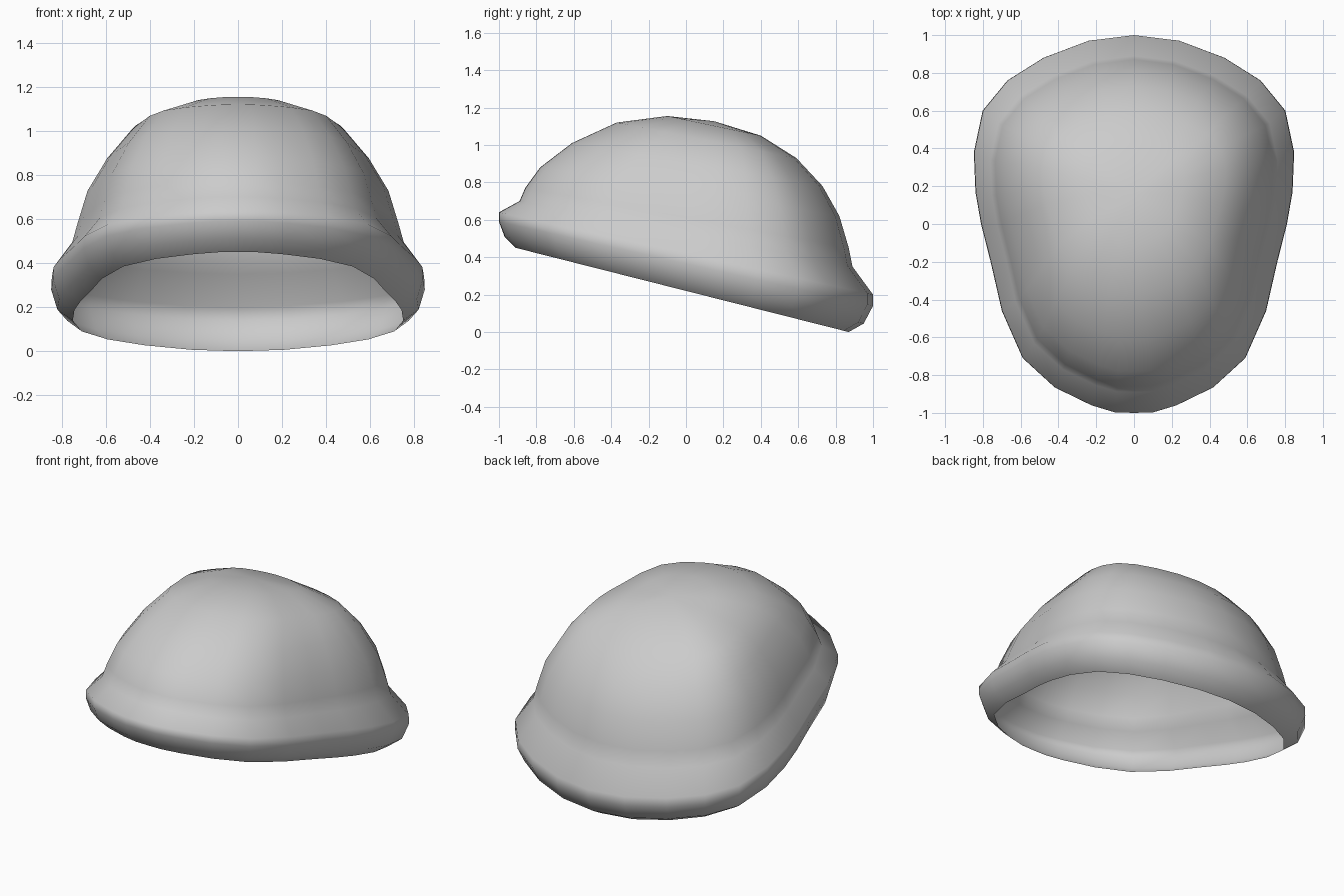
import bpy, bmesh

if "Cube" in bpy.data.objects:
    bpy.data.objects.remove(bpy.data.objects["Cube"])

# Plan outline of the rim, right half, back to front (x as share of half width, y from -1 to 1)
HALF = [(0, 1), (.284, .97), (.565, .88), (.79, .76), (.945, .60), (1, .38), (.99, .17),
        (.955, 0), (.895, -.2), (.825, -.46), (.695, -.71), (.495, -.865), (.265, -.96),
        (.12, -.997), (0, -1)]
OUTLINE = HALF + [(-x, y) for x, y in HALF[-2:0:-1]]

# Rings from opening to crown: front y, front z, back y, back z, half width
RINGS = [
    (-.91, .45, .87, 0, .75),
    (-.97, .51, .95, .045, .82),
    (-1.0, .59, 1.0, .14, .848),
    (-1.0, .64, 1.0, .20, .845),
    (-.89, .70, .89, .35, .76),
    (-.86, .77, .87, .45, .735),
    (-.78, .88, .82, .62, .69),
    (-.61, 1.01, .73, .78, .60),
    (-.37, 1.12, .59, .93, .485),
    (-.10, 1.155, .40, 1.05, .26),
]
APEX = (0, .15, 1.127)

# Cap shell: loft the tilted rings and close the crown
bm = bmesh.new()
loops = []
for yf, zf, yb, zb, w in RINGS:
    loop = []
    for x, y in OUTLINE:
        t = (y + 1) / 2
        loop.append(bm.verts.new((x * w, yf + (yb - yf) * t, zf + (zb - zf) * t)))
    loops.append(loop)
n = len(OUTLINE)
for a, b in zip(loops, loops[1:]):
    for i in range(n):
        j = (i + 1) % n
        bm.faces.new((a[i], a[j], b[j], b[i]))
apex = bm.verts.new(APEX)
for i in range(n):
    bm.faces.new((loops[-1][i], loops[-1][(i + 1) % n], apex))
bmesh.ops.recalc_face_normals(bm, faces=bm.faces)
if apex.link_faces[0].normal.z < 0:
    bmesh.ops.reverse_faces(bm, faces=bm.faces)
for f in bm.faces:
    f.smooth = True

mesh = bpy.data.meshes.new("cap_shell")
bm.to_mesh(mesh)
bm.free()
cap = bpy.data.objects.new("cap_shell", mesh)
bpy.context.collection.objects.link(cap)
